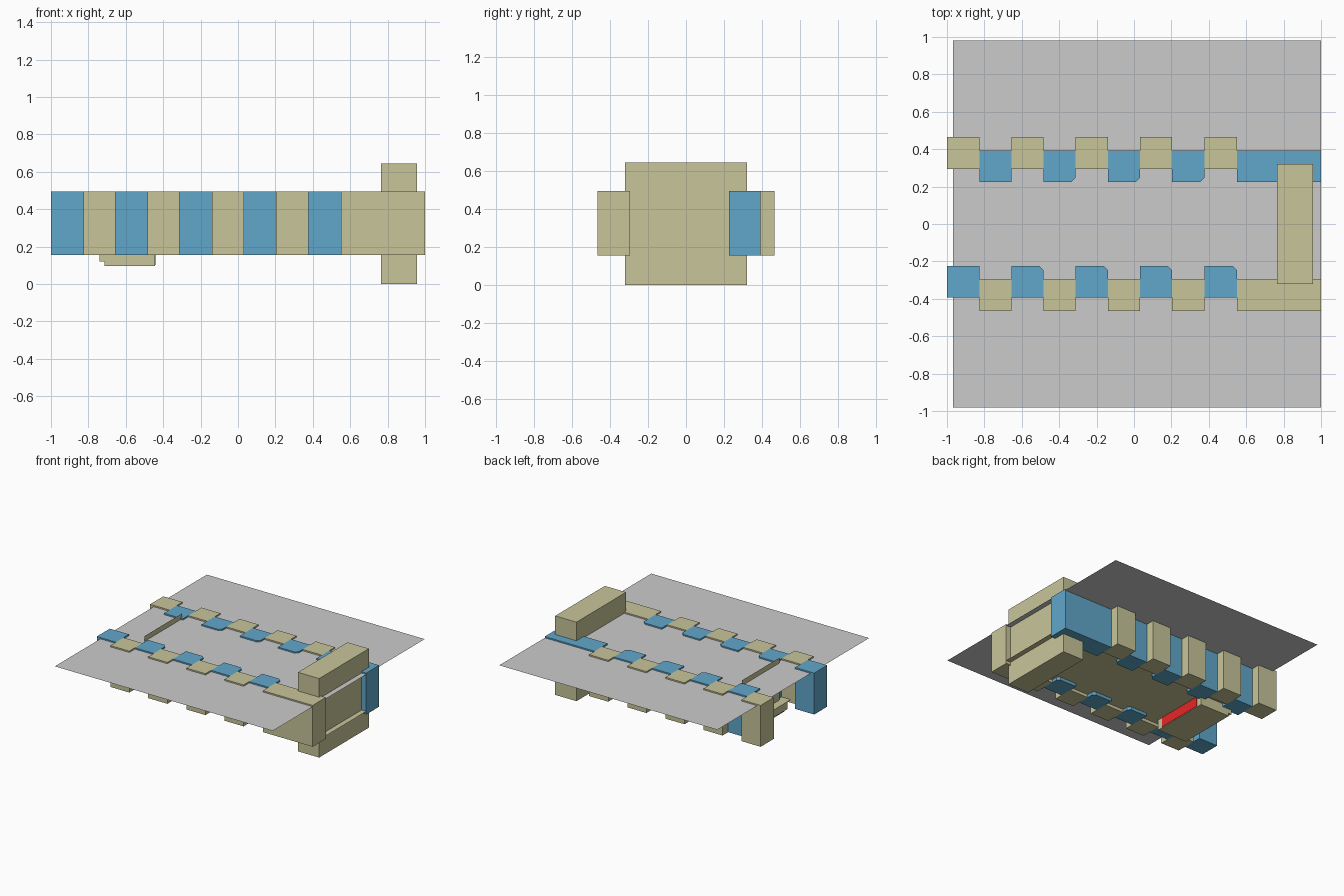
import bpy, bmesh

if "Cube" in bpy.data.objects:
    bpy.data.objects.remove(bpy.data.objects["Cube"])

def material(name, rgb):
    m = bpy.data.materials.new(name)
    m.diffuse_color = (*rgb, 1)
    m.use_nodes = True
    m.node_tree.nodes["Principled BSDF"].inputs["Base Color"].default_value = m.diffuse_color
    return m

SAND = material("sand", (0.58, 0.56, 0.32))
BLUE = material("blue", (0.12, 0.39, 0.60))
RED = material("red", (0.8, 0.02, 0.02))

def mesh(name, bm, mat):
    bmesh.ops.recalc_face_normals(bm, faces=bm.faces)
    me = bpy.data.meshes.new(name)
    bm.to_mesh(me)
    bm.free()
    if mat:
        me.materials.append(mat)
    ob = bpy.data.objects.new(name, me)
    bpy.context.collection.objects.link(ob)

def prism(name, outline, z0, z1, mat):
    bm = bmesh.new()
    face = bm.faces.new([bm.verts.new((x, y, z0)) for x, y in outline])
    top = bmesh.ops.extrude_face_region(bm, geom=[face])["geom"]
    bmesh.ops.translate(bm, vec=(0, 0, z1 - z0),
                        verts=[v for v in top if isinstance(v, bmesh.types.BMVert)])
    if face.is_valid is False or len(bm.faces) < len(outline) + 2:
        bm.faces.new([v for v in bm.verts if v.co.z == z0])
    mesh(name, bm, mat)

def box(name, x0, x1, y0, y1, z0, z1, mat):
    prism(name, [(x0, y0), (x1, y0), (x1, y1), (x0, y1)], z0, z1, mat)

def quad(name, points, mat=None):
    bm = bmesh.new()
    bm.faces.new([bm.verts.new(p) for p in points])
    mesh(name, bm, mat)

# Two rows of alternating wall blocks, staggered in and out
edges = [-1, -.827, -.656, -.485, -.312, -.14, .032, .204, .376, .55, 1]
for side, row in ((-1, "front"), (1, "back")):
    for i in range(10):
        x0, x1 = edges[i], edges[i + 1]
        inner = (i % 2 == 0) == (side < 0)
        name = f"{row}_wall_block_{i + 1}"
        if inner:
            c = .022 if 1 < i < 9 else 0
            a, b = side * .225, side * .393
            pts = [(x0, b), (x1, b), (x1, a + side * c), (x1 - c, a), (x0, a)]
            if not c:
                pts.pop(3)
            prism(name, pts, .155, .493, BLUE)
        else:
            box(name, x0, x1, *sorted((side * .295, side * .465)), .155, .493, SAND)

# Tall end block across the corridor
box("end_block", .765, .957, -.32, .32, 0, .645, SAND)

# Ground sheet and corridor floor and ceiling
def sheet(name, x0, x1, y, z, mat=None):
    quad(name, [(x0, -y, z), (x1, -y, z), (x1, y, z), (x0, y, z)], mat)

sheet("ground_sheet", -.968, 1, .98, .482)
sheet("corridor_floor", -.74, 1, .3, .18, SAND)

# Entry wall, lower tray with lip and red panels
quad("entry_wall", [(-.675, -.245, .18), (-.675, .245, .18),
                    (-.675, .245, .525), (-.675, -.245, .525)], SAND)
box("tray", -.715, -.445, -.25, .25, .095, .18, SAND)
box("tray_lip", -.74, -.715, -.25, .25, .12, .18, SAND)
box("red_panel", -.446, -.442, -.2, .2, .1, .18, RED)
